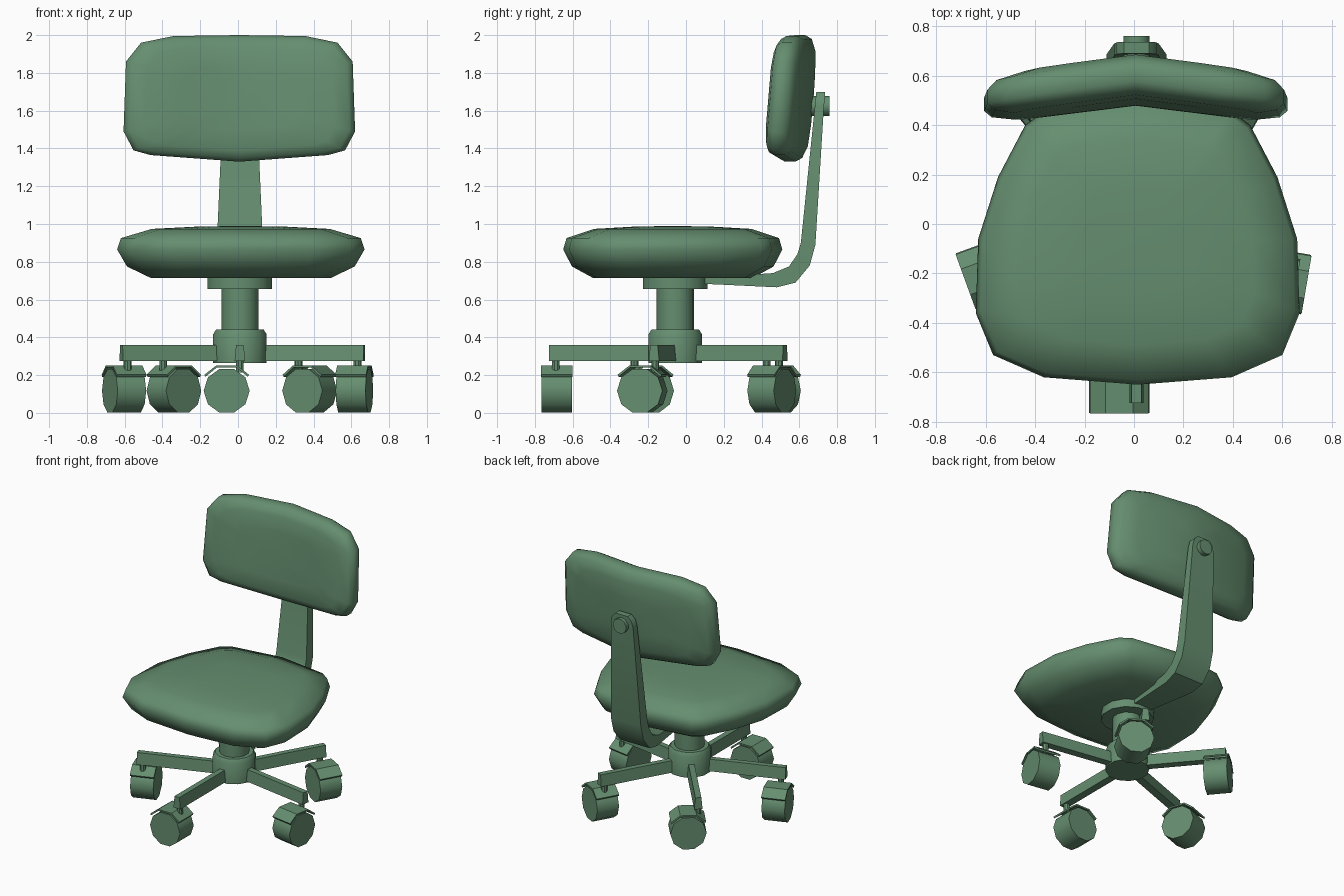
import bpy, bmesh, math
from math import cos, sin, pi, radians
from mathutils import Matrix, Vector

if "Cube" in bpy.data.objects:
    bpy.data.objects.remove(bpy.data.objects["Cube"])

GREEN = bpy.data.materials.new("green")
GREEN.diffuse_color = (0.13, 0.27, 0.16, 1)
GREEN.use_nodes = True
GREEN.node_tree.nodes["Principled BSDF"].inputs["Base Color"].default_value = GREEN.diffuse_color


def loft(name, rings, smooth=40, matrix=None, tips=(None, None)):
    """Skin equal-length rings; ends become flat caps, or fans when a tip point is given."""
    bm = bmesh.new()
    vs = [[bm.verts.new(p) for p in r] for r in rings]
    n = len(vs[0])
    for a, b in zip(vs, vs[1:]):
        for i in range(n):
            j = (i + 1) % n
            bm.faces.new((a[i], a[j], b[j], b[i]))
    for ring, tip in ((vs[0], tips[0]), (vs[-1], tips[1])):
        if tip is None:
            bm.faces.new(ring)
        else:
            t = bm.verts.new(tip)
            for i in range(n):
                bm.faces.new((ring[i], ring[(i + 1) % n], t))
    if matrix:
        bm.transform(matrix)
    bmesh.ops.recalc_face_normals(bm, faces=bm.faces)
    me = bpy.data.meshes.new(name)
    bm.to_mesh(me)
    bm.free()
    me.materials.append(GREEN)
    ob = bpy.data.objects.new(name, me)
    bpy.context.collection.objects.link(ob)
    if smooth:
        bpy.ops.object.select_all(action='DESELECT')
        ob.select_set(True)
        bpy.context.view_layer.objects.active = ob
        bpy.ops.object.shade_smooth_by_angle(angle=radians(smooth))
    return ob


def turned(name, profile, sides, matrix, smooth=40):
    """Solid of revolution about local z from (radius, height) pairs."""
    rings = [[(r * cos(2 * pi * (i + .5) / sides), r * sin(2 * pi * (i + .5) / sides), z)
              for i in range(sides)] for r, z in profile]
    return loft(name, rings, smooth, matrix)


def mirrored(half):
    """Close a half outline whose first and last points lie on the axis."""
    return half + [(-x, y) for x, y in half[-2:0:-1]]


# Seat cushion
outline = mirrored([(0, -.65), (.38, -.62), (.585, -.53), (.655, -.36), (.645, -.06),
                    (.565, .19), (.455, .40), (.38, .455), (0, .51)])
SX, SY = .015, -.07
levels = [(.73, .715), (.92, .775), (1, .865), (.97, .925), (.72, .974), (.36, .986)]
loft("seat", [[(SX + x * s, SY + (y - SY) * s, z) for x, y in outline] for s, z in levels],
     60, tips=((SX, SY, .712), (SX, SY, .99)))

# Backrest cushion, leaning back and wrapped forward at the sides
outline = mirrored([(0, .34), (.35, .335), (.52, .30), (.60, .20), (.613, -.17),
                    (.56, -.27), (.47, -.295), (0, -.33)])


def back_pt(x, z, d):
    return (.007 + x, .575 + d + .08 * z - .13 * abs(x), 1.66 + z)


levels = [(.5, -.082), (.82, -.075), (.95, -.055), (1, -.025), (1, .03), (.94, .065), (.75, .09), (.4, .098)]
loft("backrest", [[back_pt(x * s, z * s, d) for x, z in outline] for s, d in levels],
     60, tips=(back_pt(0, 0, -.082), back_pt(0, 0, .1)))

# Bent bracket from seat plate to backrest: (outer y, z), (inner y, z), half width
stations = [((.0, .685), (.0, .713), .07), ((.10, .683), (.10, .715), .07),
            ((.48, .665), (.46, .74), .11), ((.58, .69), (.545, .775), .12),
            ((.655, .78), (.59, .84), .122), ((.685, .89), (.608, .90), .122),
            ((.73, 1.62), (.682, 1.62), .09), ((.735, 1.67), (.687, 1.67), .08),
            ((.736, 1.70), (.69, 1.70), .05)]
loft("back_bracket", [[(.01 + w, *o), (.01 - w, *o), (.01 - w, *i), (.01 + w, *i)]
                      for o, i, w in stations], 35)

# Pivot knob holding the backrest
turned("pivot_knob", [(.054, 0), (.054, .14)], 12,
       Matrix.Translation((.01, .62, 1.625)) @ Matrix.Rotation(-pi / 2, 4, 'X'))

# Seat plate, column and hub on one axis
AXIS = Matrix.Translation((.01, -.057, 0))
turned("seat_plate", [(.177, .655), (.177, .718)], 12, AXIS)
turned("column", [(.1, .40), (.1, .68)], 14, AXIS)
turned("hub", [(.147, .265), (.147, .415), (.13, .442)], 12, AXIS)

# Five legs, each with stem, wheel and hood
for k, a in enumerate((-90, -9.7, 60.5, 130, 200)):
    m = AXIS @ Matrix.Rotation(radians(a), 4, 'Z')
    loft(f"leg_{k}", [[(x, -.028, .275), (x, .028, .275), (x, .02, .36), (x, -.02, .36)]
                      for x in (.1, .668)], 0, m)
    turned(f"caster_stem_{k}", [(.021, .215), (.021, .285)], 8,
           m @ Matrix.Translation((.632, 0, 0)))
    wheel = m @ Matrix.Translation((.627, -.07, .117)) @ Matrix.Rotation(pi / 2, 4, 'Y')
    turned(f"caster_wheel_{k}", [(.122, -.08), (.122, .08)], 10,
           wheel @ Matrix.Rotation(0, 4, 'Z'))
    top = [(-.118, .085), (-.055, .134), (.055, .134), (.118, .085)]
    section = top + [(y * .95, z - .011) for y, z in reversed(top)]
    loft(f"caster_hood_{k}", [[(.627 + x, -.07 + y, .117 + z) for y, z in section]
                              for x in (-.083, .083)], 0, m)
